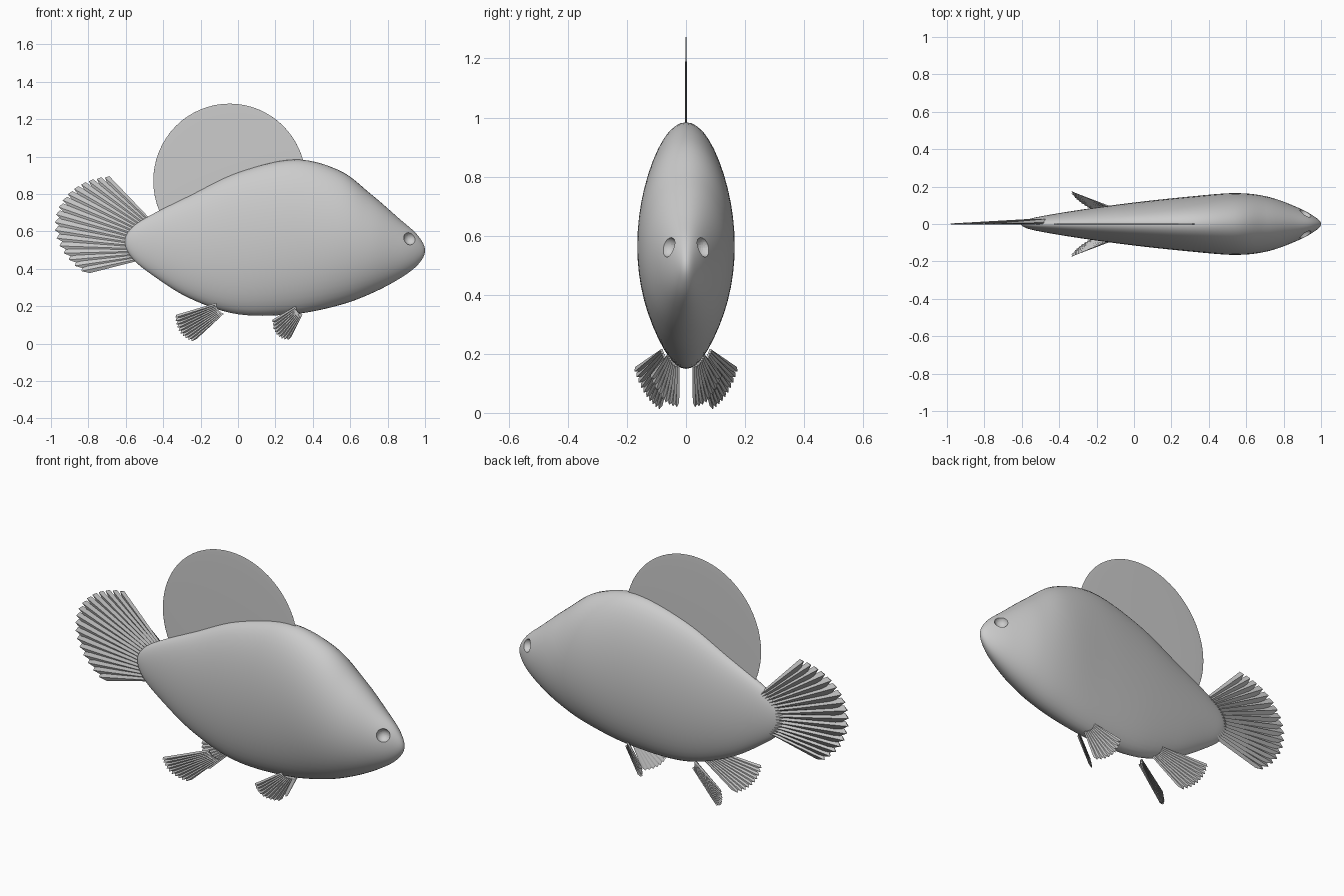
import bpy, bmesh, math
from mathutils import Vector as V

if "Cube" in bpy.data.objects:
    bpy.data.objects.remove(bpy.data.objects["Cube"])


def add_mesh(name, verts, faces, angle=40):
    me = bpy.data.meshes.new(name)
    me.from_pydata([tuple(v) for v in verts], [], faces)
    bm = bmesh.new()
    bm.from_mesh(me)
    bmesh.ops.recalc_face_normals(bm, faces=bm.faces)
    bm.to_mesh(me)
    bm.free()
    ob = bpy.data.objects.new(name, me)
    bpy.context.collection.objects.link(ob)
    smooth(ob, angle)
    return ob


def smooth(ob, angle):
    bpy.ops.object.select_all(action='DESELECT')
    ob.select_set(True)
    bpy.context.view_layer.objects.active = ob
    bpy.ops.object.shade_smooth_by_angle(angle=math.radians(angle))


# Body: stations of (x, top z, bottom z, half width), splined and lofted
stations = [
    (-0.605, 0.545, 0.545, 0.0), (-0.57, 0.617, 0.462, 0.024),
    (-0.47, 0.685, 0.375, 0.046), (-0.26, 0.79, 0.243, 0.08),
    (0.0, 0.915, 0.157, 0.115), (0.3, 0.984, 0.158, 0.147),
    (0.54, 0.927, 0.205, 0.165), (0.71, 0.80, 0.267, 0.147),
    (0.86, 0.67, 0.345, 0.095), (0.96, 0.58, 0.42, 0.043),
    (1.0, 0.497, 0.497, 0.0)]


def flip(s):
    return (s[0], s[2], s[1], -s[3])


def catmull(p, q, r, s, t):
    return [0.5 * (2 * b + (c - a) * t + (2 * a - 5 * b + 4 * c - d) * t * t
                   + (3 * b - a - 3 * c + d) * t ** 3) for a, b, c, d in zip(p, q, r, s)]


pts = [flip(stations[1])] + stations + [flip(stations[-2])]
STEPS, SIDES = 7, 48
rings = [catmull(*pts[i:i + 4], k / STEPS)
         for i in range(len(stations) - 1) for k in range(STEPS)][1:]
verts = [(x, w * math.cos(a), (t + b) / 2 + (t - b) / 2 * math.sin(a))
         for x, t, b, w in rings for a in [2 * math.pi * j / SIDES for j in range(SIDES)]]
faces = [(i * SIDES + j, i * SIDES + (j + 1) % SIDES,
          (i + 1) * SIDES + (j + 1) % SIDES, (i + 1) * SIDES + j)
         for i in range(len(rings) - 1) for j in range(SIDES)]
n = len(verts)
verts += [(-0.605, 0, 0.545), (1.0, 0, 0.497)]
for j in range(SIDES):
    k = (j + 1) % SIDES
    faces += [(n, k, j), (n + 1, n - SIDES + j, n - SIDES + k)]
body = add_mesh("body", verts, faces)

# Eye sockets: shallow bowls cut into the head
for s in (-1, 1):
    bpy.ops.mesh.primitive_uv_sphere_add(segments=32, ring_count=20, radius=0.035,
                                         location=(0.92, s * 0.064, 0.563))
    cutter = bpy.context.object
    cutter.name = "eye_cutter"
    cutter.hide_render = True
    mod = body.modifiers.new("eye_socket", 'BOOLEAN')
    mod.operation, mod.solver, mod.object = 'DIFFERENCE', 'EXACT', cutter
    bpy.context.view_layer.objects.active = body
    bpy.ops.object.modifier_apply(modifier=mod.name)
    bpy.data.objects.remove(cutter)
smooth(body, 40)

# Dorsal fin: thin round disc
bpy.ops.mesh.primitive_uv_sphere_add(segments=64, ring_count=32, radius=1,
                                     location=(-0.045, 0, 0.87))
dorsal = bpy.context.object
dorsal.name = "dorsal_fin"
dorsal.scale = (0.408, 0.004, 0.413)
smooth(dorsal, 60)


# Ray fins: a fan of overlapping pointed blades between two edge tips
def ray_fin(name, apex, tip_a, tip_b, count, root, bulge, thick, side=1):
    mir = lambda p: V((p[0], p[1] * side, p[2]))
    apex, a, b = mir(apex), mir(tip_a), mir(tip_b)
    da, db = a - apex, b - apex
    u = da.normalized()
    normal = da.cross(db).normalized()
    if normal.y * side < 0:
        normal = -normal
    w = (db - u * db.dot(u)).normalized()
    span = da.angle(db)
    step = span / count
    verts, faces = [], []
    for i in range(count):
        f = (i + 0.5) / count
        r = da.length * (1 - f) + db.length * f + bulge * math.sin(math.pi * f)
        o = len(verts)
        for rad, th in ((root, thick), (1.0, thick * 0.2)):
            for off, lift, cut in ((-0.65, 0.0, 0.98), (0, 1, 1.0), (0.65, 0.0, 0.92), (0, -0.5, 1.0)):
                ang = (f * count + off) * step
                d = u * math.cos(ang) + w * math.sin(ang)
                rr = r * (rad * (cut if rad == 1.0 else 1))
                verts.append(apex + d * rr + normal * th * lift)
        faces += [(o + k, o + (k + 1) % 4, o + 4 + (k + 1) % 4, o + 4 + k) for k in range(4)]
        faces += [(o, o + 1, o + 2, o + 3), (o + 4, o + 5, o + 6, o + 7)]
    return add_mesh(name, verts, faces, 20)


ray_fin("tail_fin", (-0.31, 0.012, 0.5), (-0.69, 0.003, 0.89), (-0.82, 0.003, 0.375),
        17, 0.37, 0.155, 0.02)

# Paired belly fins, mirrored left and right
for s, label in ((1, "left"), (-1, "right")):
    ray_fin("rear_belly_fin_" + label, (0.03, 0.02, 0.26), (-0.335, 0.175, 0.15),
            (-0.24, 0.085, 0.01), 10, 0.4, 0.02, 0.01, s)
    ray_fin("front_belly_fin_" + label, (0.39, 0.02, 0.25), (0.185, 0.12, 0.125),
            (0.275, 0.025, 0.02), 9, 0.4, 0.02, 0.008, s)
